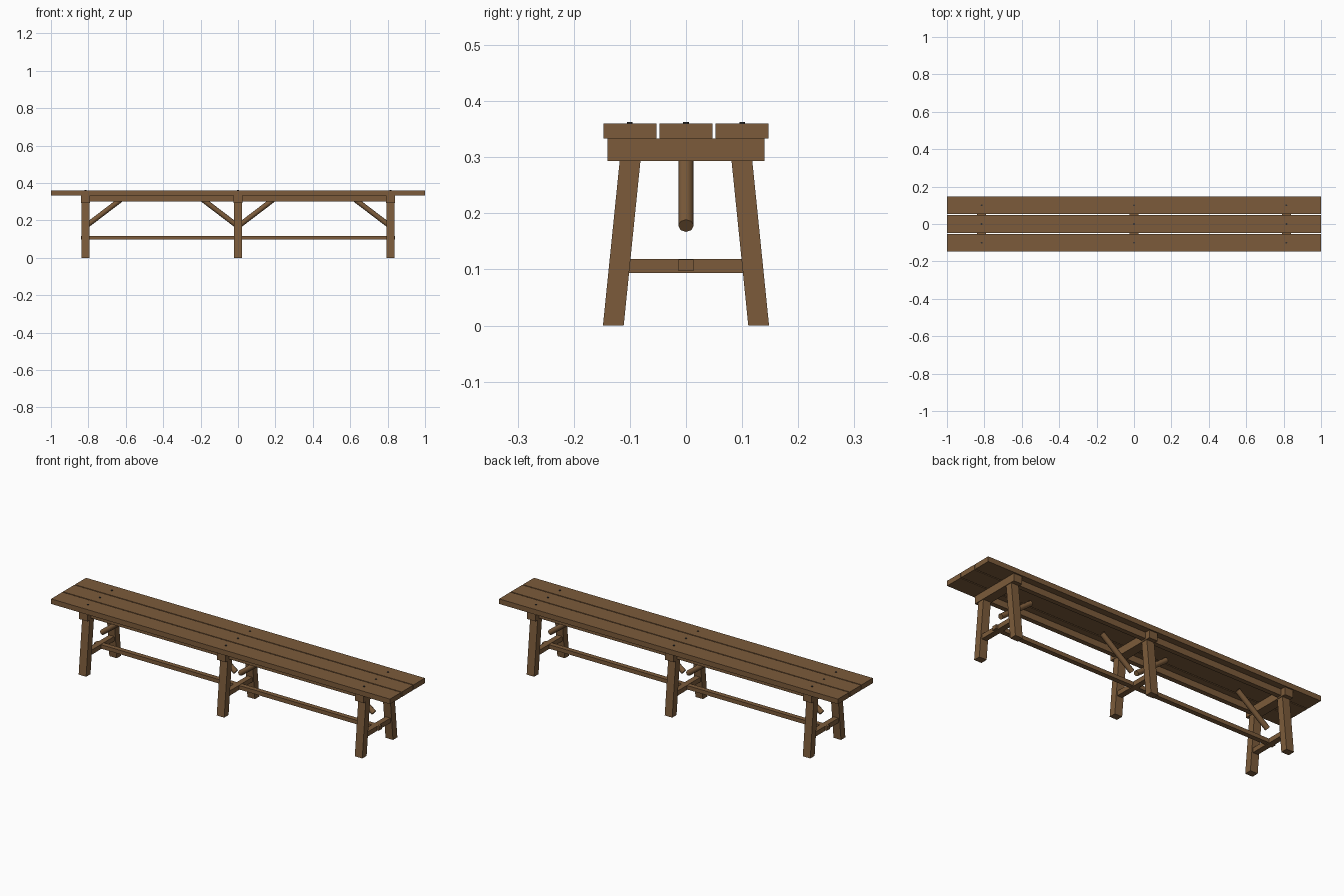
import bpy, bmesh, math
from mathutils import Vector

if "Cube" in bpy.data.objects:
    bpy.data.objects.remove(bpy.data.objects["Cube"])


def material(name, rgb):
    m = bpy.data.materials.new(name)
    m.diffuse_color = (*rgb, 1)
    m.use_nodes = True
    m.node_tree.nodes["Principled BSDF"].inputs["Base Color"].default_value = m.diffuse_color
    return m


WOOD = material("brown wood", (0.2, 0.105, 0.043))
IRON = material("dark iron", (0.03, 0.03, 0.032))


def finish(name, bm, mat):
    bmesh.ops.recalc_face_normals(bm, faces=bm.faces)
    me = bpy.data.meshes.new(name)
    bm.to_mesh(me)
    bm.free()
    me.materials.append(mat)
    ob = bpy.data.objects.new(name, me)
    bpy.context.collection.objects.link(ob)
    return ob


def box(name, x, y, z, shear=0.0):
    """Box from (min, max) ranges; shear slides the top along y."""
    bm = bmesh.new()
    bmesh.ops.create_cube(bm, size=1)
    for v in bm.verts:
        top = v.co.z > 0
        v.co = Vector((x[v.co.x > 0], y[v.co.y > 0] + (shear if top else 0), z[top]))
    return finish(name, bm, WOOD)


def rod(name, a, b, radius, sides, mat):
    a, b = Vector(a), Vector(b)
    bm = bmesh.new()
    bmesh.ops.create_cone(bm, cap_ends=True, segments=sides, radius1=radius,
                          radius2=radius, depth=(b - a).length)
    ob = finish(name, bm, mat)
    ob.location = (a + b) / 2
    ob.rotation_mode = 'QUATERNION'
    ob.rotation_quaternion = (b - a).to_track_quat('Z', 'Y')
    for p in ob.data.polygons:
        p.use_smooth = len(p.vertices) == 4
    return ob


FRAMES = (-0.815, 0.0, 0.815)
PLANKS = (-0.1, 0.0, 0.1)

# seat planks
for y in PLANKS:
    box("seat_plank", (-1, 1), (y - 0.0472, y + 0.0472), (0.333, 0.36))

for x in FRAMES:
    # crossbeam under the seat
    box("crossbeam", (x - 0.025, x + 0.025), (-0.14, 0.14), (0.293, 0.333))
    # splayed legs
    for s in (-1, 1):
        y = sorted((s * 0.111, s * 0.148))
        box("leg", (x - 0.022, x + 0.022), y, (0, 0.295), -s * 0.03)
    # short stretcher between the legs
    box("cross_stretcher", (x - 0.015, x + 0.015), (-0.105, 0.105), (0.094, 0.119))
    # bolts
    for y in PLANKS:
        rod("bolt", (x, y, 0.355), (x, y, 0.363), 0.005, 8, IRON)

# long stretcher
box("long_stretcher", (-0.84, 0.84), (-0.013, 0.013), (0.097, 0.118))

# side rails under the seat
for s in (-1, 1):
    box("side_rail", (-0.815, 0.815), (s * 0.1 - 0.0125, s * 0.1 + 0.0125), (0.3, 0.333))

# diagonal braces, rising away from each frame
for x, d in ((-0.815, 1), (0, -1), (0, 1), (0.815, -1)):
    rod("brace", (x + d * 0.013, 0, 0.178), (x + d * 0.193, 0, 0.315), 0.0138, 8, WOOD)
